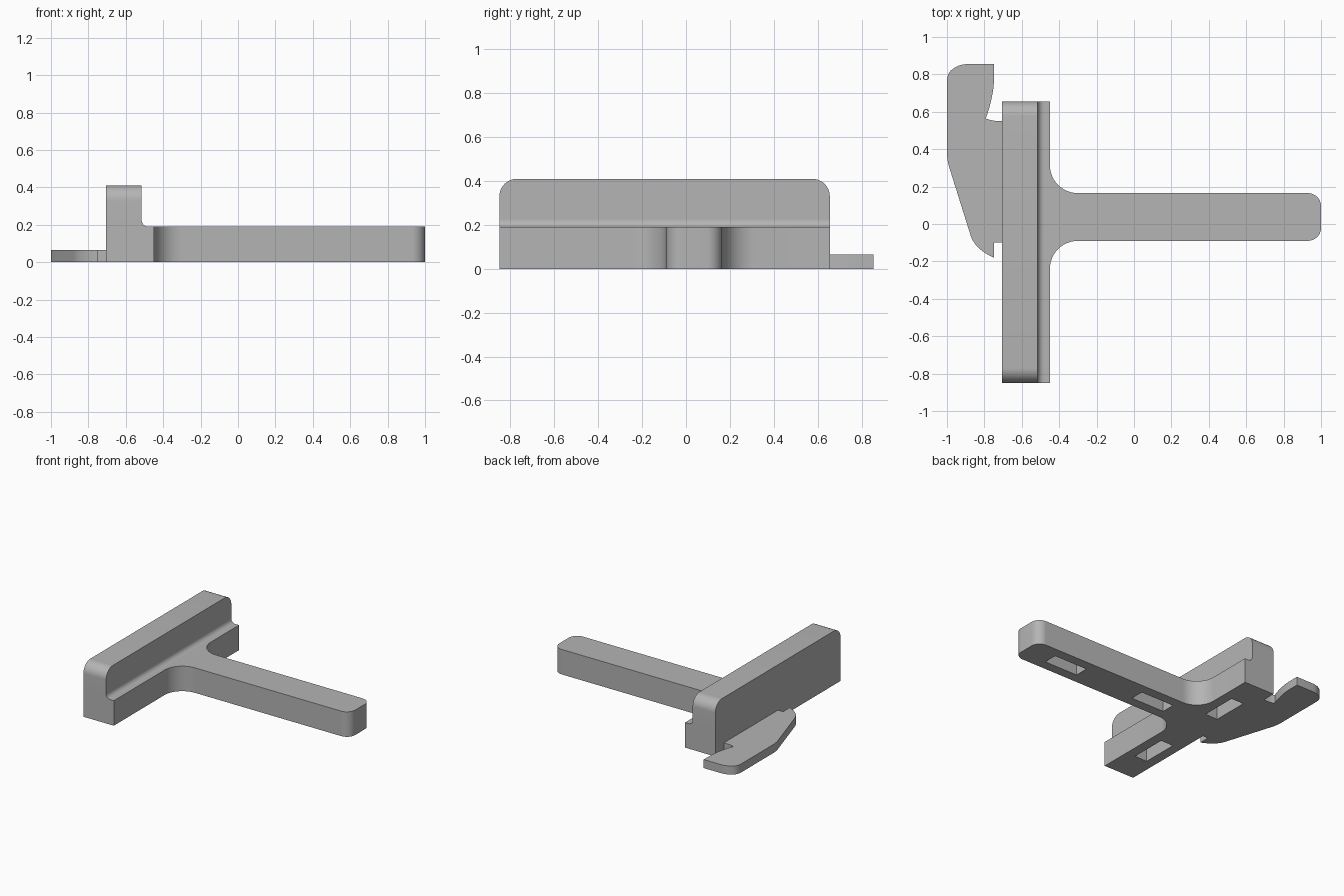
import bpy, bmesh
from math import cos, sin, radians
from mathutils import Vector

cube = bpy.data.objects.get("Cube")
if cube:
    bpy.data.objects.remove(cube, do_unlink=True)

grey = bpy.data.materials.new("plain grey")
grey.use_nodes = True
grey.diffuse_color = (0.46, 0.46, 0.46, 1)
grey.node_tree.nodes["Principled BSDF"].inputs["Base Color"].default_value = grey.diffuse_color


def arc(cx, cy, r, start, end, steps=12):
    """Points on a circular arc, angles in degrees."""
    angles = [radians(start + (end - start) * i / steps) for i in range(steps + 1)]
    return [(cx + r * cos(a), cy + r * sin(a)) for a in angles]


def bezier(p0, p1, p2, steps=8):
    """Points on a quadratic curve."""
    p0, p1, p2 = Vector(p0), Vector(p1), Vector(p2)
    ts = [i / steps for i in range(steps + 1)]
    return [tuple(p0 * (1 - t) ** 2 + p1 * 2 * t * (1 - t) + p2 * t * t) for t in ts]


def prism(name, outline, axis, low, high):
    """Extrude a closed 2D outline along an axis from low to high."""
    place = {"x": lambda u, v: (low, u, v),
             "y": lambda u, v: (u, low, v),
             "z": lambda u, v: (u, v, low)}[axis]
    shift = Vector([(high - low) * (axis == a) for a in "xyz"])
    bm = bmesh.new()
    face = bm.faces.new([bm.verts.new(place(u, v)) for u, v in outline])
    made = bmesh.ops.extrude_face_region(bm, geom=[face])["geom"]
    bmesh.ops.translate(bm, vec=shift, verts=[g for g in made if isinstance(g, bmesh.types.BMVert)])
    bmesh.ops.recalc_face_normals(bm, faces=bm.faces)
    mesh = bpy.data.meshes.new(name)
    bm.to_mesh(mesh)
    bm.free()
    mesh.materials.append(grey)
    obj = bpy.data.objects.new(name, mesh)
    bpy.context.collection.objects.link(obj)
    return obj


def select(obj):
    bpy.ops.object.select_all(action="DESELECT")
    obj.select_set(True)
    bpy.context.view_layer.objects.active = obj


back, wall_front, bar_front = -0.705, -0.515, -0.45
y0, y1 = -0.85, 0.655          # ends of the crossbar
h0, h1 = -0.09, 0.165          # sides of the handle
step, top = 0.19, 0.41

# T-shaped base: crossbar and handle with filleted junction and rounded tip
base = prism("base_and_handle",
             [(back, y0), (bar_front, y0)]
             + arc(bar_front + 0.15, h0 - 0.15, 0.15, 180, 90)
             + arc(0.93, h0 + 0.07, 0.07, -90, 0)
             + arc(0.93, h1 - 0.07, 0.07, 0, 90)
             + arc(bar_front + 0.15, h1 + 0.15, 0.15, 270, 180)
             + [(bar_front, y1), (back, y1)], "z", 0, step)

# Rectangular pockets in the underside
mid = (h0 + h1) / 2
pockets = [(0.645, mid, 0.28, 0.105), (-0.135, mid, 0.28, 0.105),
           (-0.578, 0.28, 0.105, 0.28), (-0.578, -0.475, 0.105, 0.28)]
for x, y, w, d in pockets:
    box = [(x - w / 2, y - d / 2), (x + w / 2, y - d / 2),
           (x + w / 2, y + d / 2), (x - w / 2, y + d / 2)]
    cutter = prism("pocket_cutter", box, "z", -0.05, 0.13)
    cutter.hide_render = True
    cut = base.modifiers.new("pocket", "BOOLEAN")
    cut.operation, cut.solver, cut.object = "DIFFERENCE", "EXACT", cutter
    select(base)
    bpy.ops.object.modifier_apply(modifier=cut.name)
    bpy.data.objects.remove(cutter, do_unlink=True)

# Upright wall with rounded top corners
wall = prism("upright_wall",
             [(y0, step), (y1, step)]
             + arc(y1 - 0.08, top - 0.08, 0.08, 0, 90)
             + arc(y0 + 0.08, top - 0.08, 0.08, 90, 180), "x", back, wall_front)

# Concave fillet between wall and step
r = 0.035
fillet = prism("wall_fillet",
               [(wall_front, step)] + arc(wall_front + r, step + r, r, 270, 180),
               "y", y0, y1)

# Thin hooked side plate
plate = prism("hooked_plate",
              [(back, -0.1), (back, 0.55)]
              + bezier((-0.745, 0.552), (-0.77, 0.554), (-0.793, 0.565), 4)
              + bezier((-0.785, 0.585), (-0.75, 0.69), (-0.748, 0.78))
              + [(-0.748, 0.855)]
              + bezier((-0.89, 0.855), (-0.93, 0.855), (-0.96, 0.835), 4)
              + bezier((-0.967, 0.83), (-1, 0.81), (-1, 0.76), 6)
              + bezier((-1, 0.38), (-1, 0.35), (-0.99, 0.31), 4)
              + bezier((-0.877, -0.05), (-0.855, -0.135), (-0.748, -0.18), 10)
              + [(-0.748, -0.1)], "z", 0, 0.065)

for part in (base, wall, fillet, plate):
    select(part)
    bpy.ops.object.shade_smooth_by_angle(angle=radians(30))
